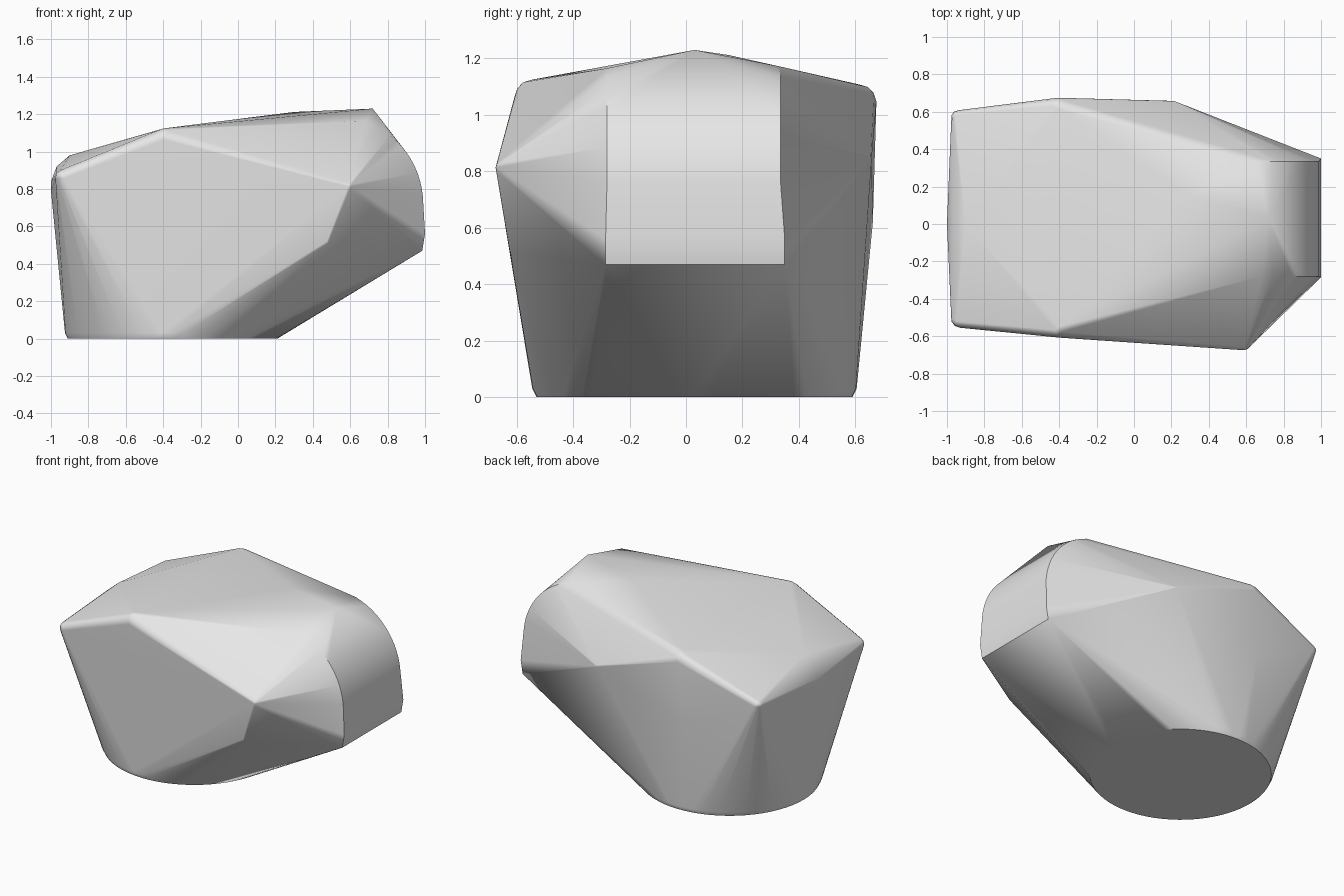
import bpy, bmesh, math
from mathutils import Vector

if "Cube" in bpy.data.objects:
    bpy.data.objects.remove(bpy.data.objects["Cube"], do_unlink=True)

stone = bpy.data.materials.new("stone_grey")
stone.use_nodes = True
grey = (0.8, 0.8, 0.8, 1.0)
stone.diffuse_color = grey
stone.node_tree.nodes["Principled BSDF"].inputs["Base Color"].default_value = grey

MIDDLE = Vector((-0.1, 0, 0.6))
bm = bmesh.new()


def soft_corner(x, y, z, r):
    """Small ball of points tucked inside a corner, so the hull rounds it."""
    p = Vector((x, y, z))
    centre = p - (p - MIDDLE).normalized() * r
    ball = bmesh.new()
    bmesh.ops.create_icosphere(ball, subdivisions=2, radius=r)
    for v in ball.verts:
        bm.verts.new(centre + v.co)
    ball.free()


# Round flat foot
for i in range(64):
    a = math.tau * i / 64
    for radius, z in ((0.56, 0), (0.575, 0.03)):
        bm.verts.new((-0.35 + radius * math.cos(a), 0.03 + radius * math.sin(a), z))

# Rounded corners of the stone
corners = [
    (0.61, -0.665, 0.82, 0.03),    # front nose
    (0.49, -0.62, 0.52, 0.02),     # below the nose
    (-0.42, -0.59, 1.10, 0.06),    # front top
    (-0.97, -0.53, 0.87, 0.05),    # front end
    (-0.97, 0.59, 0.87, 0.04),     # back end
    (-0.43, 0.66, 1.08, 0.06),     # back top
    (0.22, 0.655, 0.85, 0.02),     # back bulge
    (-0.45, 0.66, 0.62, 0.02),     # back lower
]
for c in corners:
    soft_corner(*c)

# Crown and the rolled end edge
for p in [(0.72, 0.03, 1.23), (0.30, 0.15, 1.212), (0.68, -0.28, 1.165),
          (0.66, 0.33, 1.172), (-0.90, 0, 0.98), (-0.97, 0, 0.92),
          (-1.0, 0, 0.84), (-1.0, 0, 0.79)]:
    bm.verts.new(p)

# Curved end face, swept between its two side edges
for i in range(13):
    a = math.radians(62) * (1 - i / 12)
    x = 0.52 + 0.47 * math.cos(a)
    z = 0.72 + 0.47 * math.sin(a)
    for y in (-0.28, 0.335):
        bm.verts.new((x, y, z))
for x, z in ((1.0, 0.56), (0.985, 0.47)):
    for y in (-0.285, 0.35):
        bm.verts.new((x, y, z))

# Skin everything as one convex stone
result = bmesh.ops.convex_hull(bm, input=bm.verts[:])
loose = [v for v in bm.verts if not v.link_faces]
bmesh.ops.delete(bm, geom=loose, context='VERTS')
bmesh.ops.dissolve_limit(bm, angle_limit=math.radians(1.5),
                         verts=bm.verts[:], edges=bm.edges[:])
bmesh.ops.recalc_face_normals(bm, faces=bm.faces[:])

mesh = bpy.data.meshes.new("stone")
bm.to_mesh(mesh)
bm.free()
mesh.materials.append(stone)
obj = bpy.data.objects.new("stone", mesh)
bpy.context.collection.objects.link(obj)
bpy.ops.object.select_all(action='DESELECT')
obj.select_set(True)
bpy.context.view_layer.objects.active = obj
bpy.ops.object.shade_smooth_by_angle(angle=math.radians(35))
weighted = obj.modifiers.new("soft_normals", 'WEIGHTED_NORMAL')
weighted.keep_sharp = True
